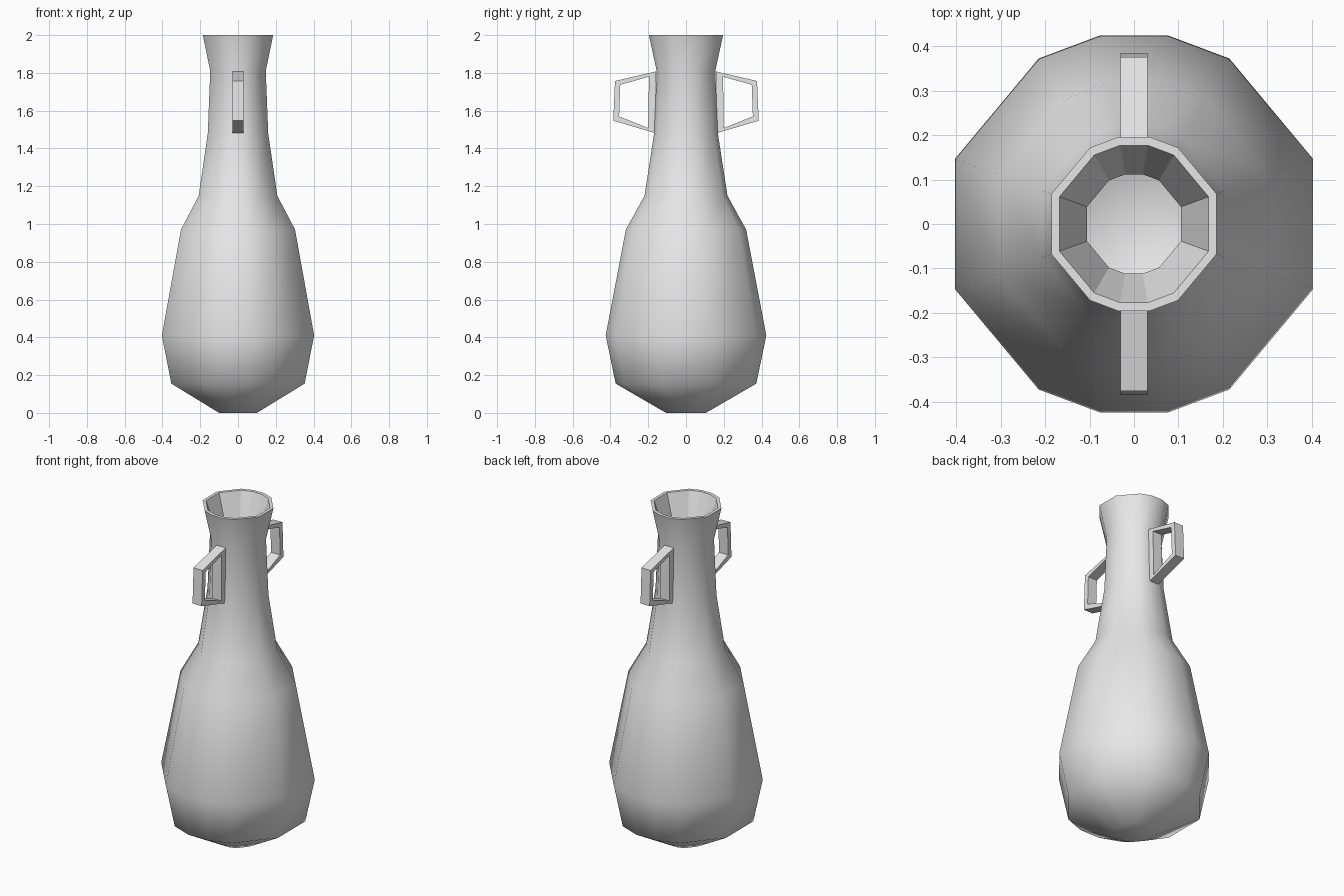
import bpy
import bmesh

cube = bpy.data.objects.get("Cube")
if cube:
    bpy.data.objects.remove(cube, do_unlink=True)

# Single pale grey clay
clay = bpy.data.materials.new("pale grey clay")
clay.use_nodes = True
GREY = (0.8, 0.8, 0.8, 1.0)
clay.diffuse_color = GREY
clay.node_tree.nodes["Principled BSDF"].inputs["Base Color"].default_value = GREY


def finish(bm, name):
    bmesh.ops.recalc_face_normals(bm, faces=bm.faces)
    mesh = bpy.data.meshes.new(name)
    bm.to_mesh(mesh)
    bm.free()
    mesh.materials.append(clay)
    obj = bpy.data.objects.new(name, mesh)
    bpy.context.collection.objects.link(obj)
    return obj


# Twelve-sided cross-section, one quadrant mirrored to four, half-width 1 in x
quadrant = [(1.0, 0.365), (0.533, 0.925), (0.186, 1.055)]
half = quadrant + [(-x, y) for x, y in reversed(quadrant)]
section = half + [(-x, -y) for x, y in half]

# Half-width and height, from the foot up the outside and down the inside
outside = [(0.10, 0), (0.353, 0.155), (0.403, 0.41), (0.302, 0.97),
           (0.208, 1.15), (0.16, 1.48), (0.147, 1.81), (0.186, 2.0)]
inside = [(0.168, 2.0), (0.106, 1.81), (0.12, 1.48), (0.168, 1.15),
          (0.262, 0.97), (0.363, 0.41), (0.32, 0.18), (0.09, 0.04)]


def build_body():
    bm = bmesh.new()
    rings = [[bm.verts.new((x * r, y * r, z)) for x, y in section]
             for r, z in outside + inside]
    count = len(section)
    rim = len(outside) - 1
    for level, (low, high) in enumerate(zip(rings, rings[1:])):
        for i in range(count):
            j = (i + 1) % count
            face = bm.faces.new((low[i], low[j], high[j], high[i]))
            # Rim and throat are faceted, the rest is smooth
            face.smooth = level not in (rim, rim + 1)
    for ring in (rings[0], rings[-1]):
        bm.faces.new(ring).smooth = True
    return finish(bm, "vase_body")


# Angular handle: a closed frame of four flat bars
outer_loop = [(0.158, 1.808), (0.376, 1.757), (0.385, 1.547), (0.166, 1.482)]
inner_loop = [(0.196, 1.78), (0.348, 1.737), (0.354, 1.57), (0.2, 1.508)]


def build_handle(name, side):
    bm = bmesh.new()
    loops = [[bm.verts.new((x, side * y, z)) for y, z in loop]
             for loop, x in ((outer_loop, -0.03), (outer_loop, 0.03),
                             (inner_loop, 0.03), (inner_loop, -0.03))]
    for a, b in zip(loops, loops[1:] + loops[:1]):
        for i in range(4):
            j = (i + 1) % 4
            bm.faces.new((a[i], a[j], b[j], b[i]))
    return finish(bm, name)


build_body()
build_handle("front_handle", -1)
build_handle("back_handle", 1)
